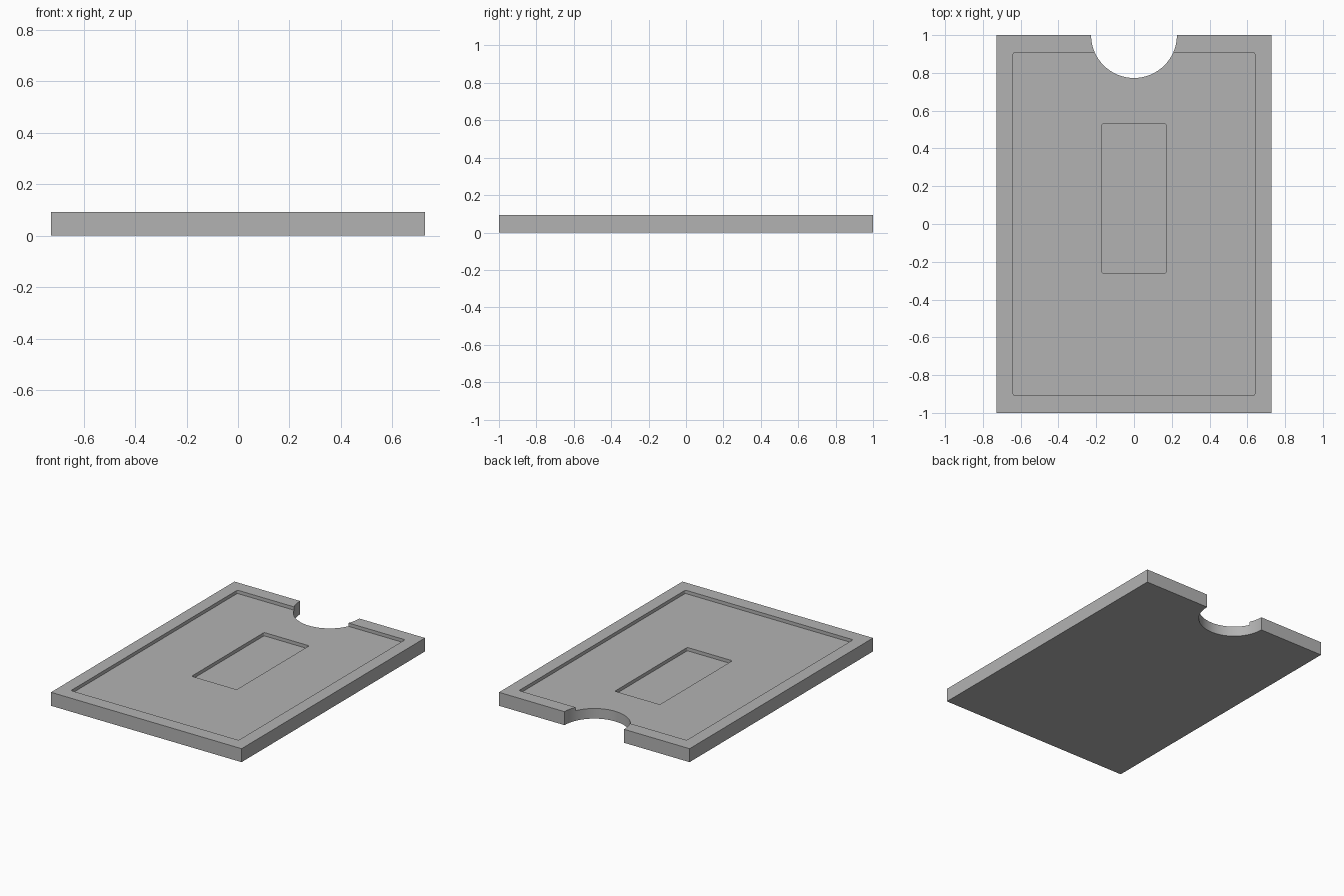
import bpy
import bmesh

cube = bpy.data.objects.get("Cube")
if cube:
    bpy.data.objects.remove(cube, do_unlink=True)

WIDTH, LENGTH, HEIGHT = 1.455, 2.0, 0.093
RECESS_FLOOR, POCKET_FLOOR = 0.07, 0.047

grey = bpy.data.materials.new("plain_grey")
grey.use_nodes = True
grey.diffuse_color = (0.45, 0.45, 0.45, 1)
grey.node_tree.nodes["Principled BSDF"].inputs["Base Color"].default_value = grey.diffuse_color


def block(name, x, y, z, radius=0):
    """Box spanning the x, y and z ranges, with optional rounded upright edges."""
    bm = bmesh.new()
    bmesh.ops.create_cube(bm, size=1)
    for v in bm.verts:
        v.co = [r[0] if c < 0 else r[1] for c, r in zip(v.co, (x, y, z))]
    if radius:
        upright = [e for e in bm.edges if abs(e.verts[0].co.z - e.verts[1].co.z) > 0.001]
        bmesh.ops.bevel(bm, geom=upright, offset=radius, segments=4,
                        profile=0.5, affect='EDGES')
    mesh = bpy.data.meshes.new(name)
    bm.to_mesh(mesh)
    bm.free()
    mesh.materials.append(grey)
    obj = bpy.data.objects.new(name, mesh)
    bpy.context.collection.objects.link(obj)
    return obj


def cut(target, cutter):
    """Subtract the cutter from the target, then discard it."""
    cutter.hide_render = True
    mod = target.modifiers.new(cutter.name, 'BOOLEAN')
    mod.operation = 'DIFFERENCE'
    mod.solver = 'EXACT'
    mod.object = cutter
    bpy.ops.object.select_all(action='DESELECT')
    bpy.context.view_layer.objects.active = target
    target.select_set(True)
    bpy.ops.object.modifier_apply(modifier=mod.name)
    bpy.data.objects.remove(cutter, do_unlink=True)


# Flat rectangular tray
tray = block("tray", (-WIDTH / 2, WIDTH / 2), (-LENGTH / 2, LENGTH / 2), (0, HEIGHT))

# Shallow recess inside the rim, then the deeper central pocket
cut(tray, block("recess_cutter", (-0.64, 0.64), (-0.907, 0.907), (RECESS_FLOOR, 0.2), 0.01))
cut(tray, block("pocket_cutter", (-0.172, 0.172), (-0.26, 0.53), (POCKET_FLOOR, 0.2), 0.01))

# Half-round finger notch through the back edge
bpy.ops.mesh.primitive_cylinder_add(vertices=96, radius=0.227, depth=0.6,
                                    location=(0, LENGTH / 2, 0))
notch = bpy.context.object
notch.name = "notch_cutter"
notch.data.materials.append(grey)
cut(tray, notch)

# Smooth the notch and pocket corners, keep the other edges crisp
bpy.ops.object.shade_smooth_by_angle(angle=0.52)
